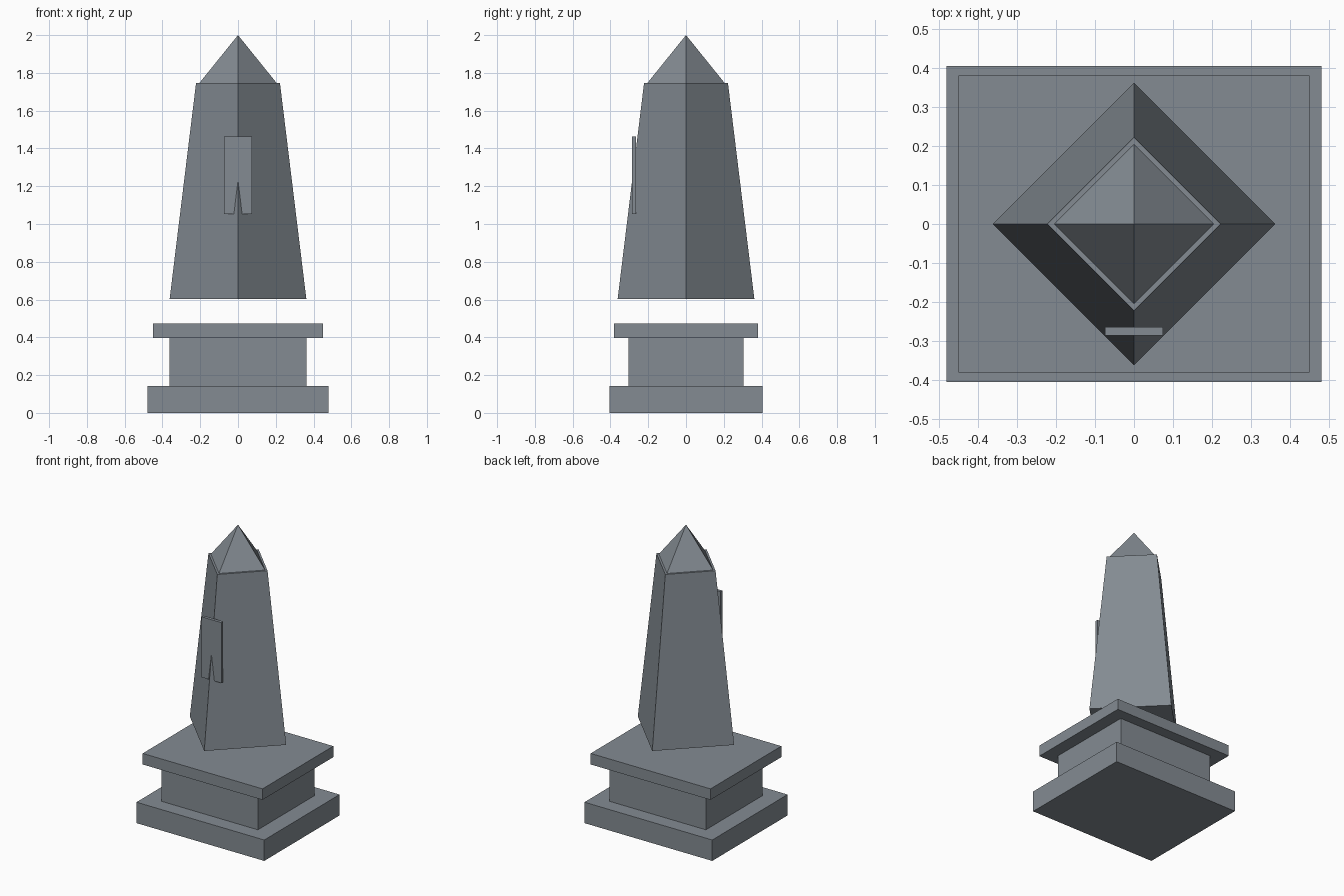
import bpy, math

if "Cube" in bpy.data.objects:
    bpy.data.objects.remove(bpy.data.objects["Cube"])

stone = bpy.data.materials.new("blue_grey_stone")
stone.diffuse_color = (0.23, 0.26, 0.29, 1)
stone.use_nodes = True
stone.node_tree.nodes["Principled BSDF"].inputs["Base Color"].default_value = stone.diffuse_color


def finish(name):
    ob = bpy.context.object
    ob.name = name
    ob.data.materials.append(stone)
    return ob


def block(name, half_x, half_y, z0, z1, y=0.0):
    bpy.ops.mesh.primitive_cube_add(size=1, location=(0, y, (z0 + z1) / 2))
    ob = finish(name)
    ob.scale = (2 * half_x, 2 * half_y, z1 - z0)
    return ob


def taper(name, r0, r1, z0, z1):
    # Four-sided taper with its corners on the x and y axes
    bpy.ops.mesh.primitive_cone_add(vertices=4, radius1=r0, radius2=r1,
                                    depth=z1 - z0, location=(0, 0, (z0 + z1) / 2))
    return finish(name)


# Stepped pedestal
block("plinth", 0.48, 0.404, 0.0, 0.142)
block("pedestal", 0.363, 0.305, 0.142, 0.397)
block("pedestal_cap", 0.45, 0.38, 0.397, 0.472)

# Shaft floating above the pedestal, with its pointed top
taper("shaft", 0.362, 0.222, 0.602, 1.747)
taper("shaft_point", 0.204, 0.0, 1.747, 2.0)

# Plaque crossing the front corner of the shaft
block("plaque", 0.074, 0.0105, 1.053, 1.464, y=-0.2745)
